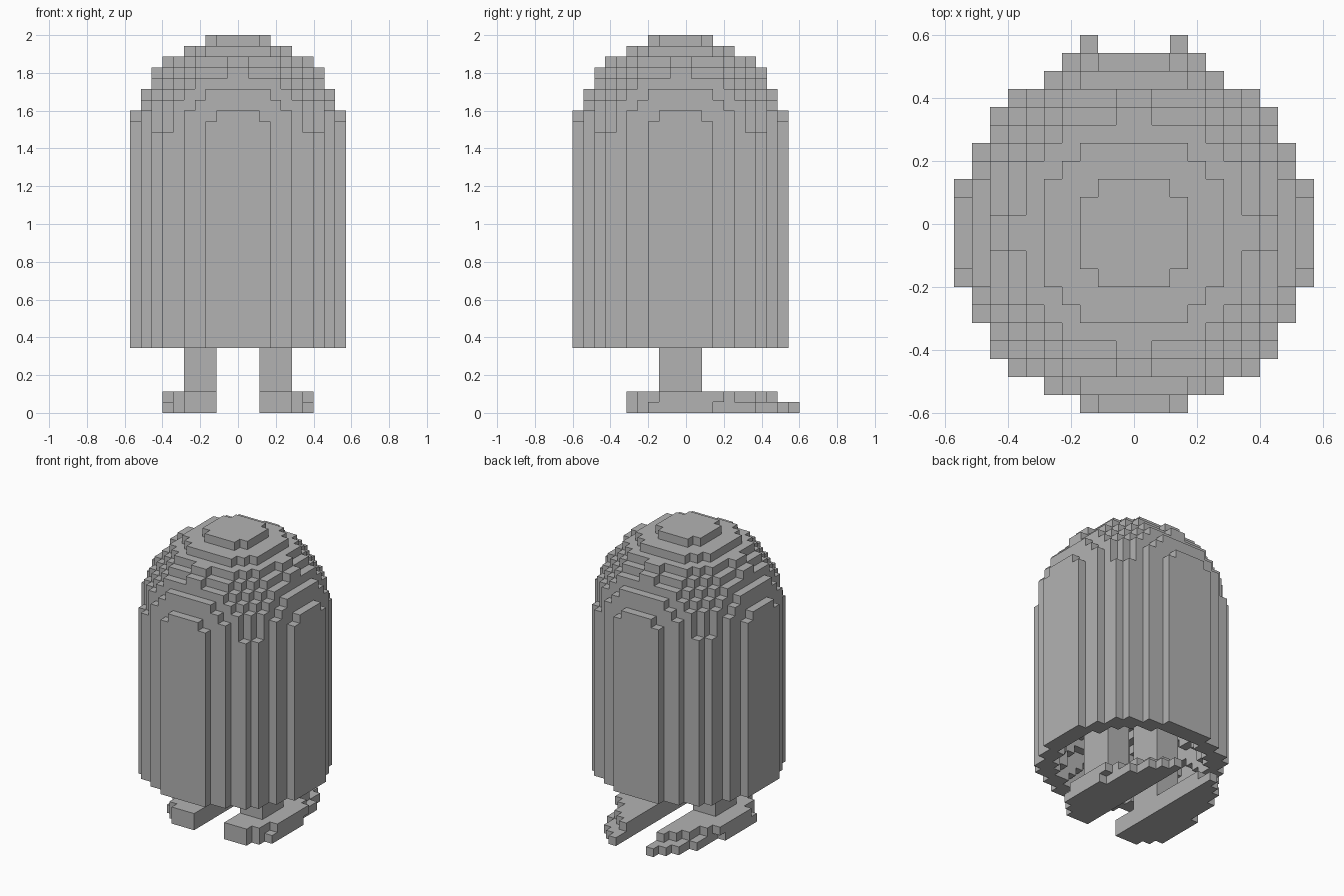
import bpy
import bmesh
import math
from mathutils import Vector

if "Cube" in bpy.data.objects:
    bpy.data.objects.remove(bpy.data.objects["Cube"])

U = 2 / 35                        # edge of one block
ORIGIN = Vector((0, -0.6, 0))     # corner of the block grid
MID = 10                          # body centre along y, in blocks

grey = bpy.data.materials.new("plain grey")
grey.diffuse_color = (0.45, 0.45, 0.45, 1)
grey.use_nodes = True
grey.node_tree.nodes["Principled BSDF"].inputs["Base Color"].default_value = grey.diffuse_color

AXES = [(a, s) for a in range(3) for s in (0, 1)]


def blocks_object(name, cells):
    """Skin a set of grid cells with only their exposed faces."""
    bm = bmesh.new()
    for c in cells:
        for a, s in AXES:
            n = list(c)
            n[a] += 2 * s - 1
            if tuple(n) in cells:
                continue
            b, d = (a + 1) % 3, (a + 2) % 3
            ring = []
            for p, q in ((0, 0), (1, 0), (1, 1), (0, 1)):
                v = list(c)
                v[a] += s
                v[b] += p
                v[d] += q
                ring.append(bm.verts.new(ORIGIN + Vector(v) * U))
            bm.faces.new(ring if s else ring[::-1])
    bmesh.ops.remove_doubles(bm, verts=bm.verts[:], dist=U * 0.01)
    # merge flat areas
    bmesh.ops.dissolve_limit(bm, angle_limit=math.radians(1),
                             verts=bm.verts[:], edges=bm.edges[:])
    mesh = bpy.data.meshes.new(name)
    bm.to_mesh(mesh)
    bm.free()
    mesh.materials.append(grey)
    obj = bpy.data.objects.new(name, mesh)
    bpy.context.collection.objects.link(obj)
    return obj


def in_ball(x, y, z, base, radius):
    """Inside a column capped by a ball whose equator is at height base."""
    h = max(z + 0.5 - base, 0)
    return (x + 0.5) ** 2 + (y + 0.5 - MID) ** 2 + h * h <= radius ** 2


# Body: domed column with a rounded hollow underneath
body = {(x, y, z) for x in range(-10, 10) for y in range(20) for z in range(6, 35)
        if in_ball(x, y, z, 25, 10) and not in_ball(x, y, z, 6, 8)}
blocks_object("body", body)

# Foot outlines: outer edge of each row from heel to toe, per layer
SOLE = [5, 6] + [7] * 6 + [6] * 4 + [5, 5, 4, 3]
INSTEP = [5, 6, 6] + [7] * 6 + [6, 5, 5, 4, 3]


def mirrored(cells, side):
    return cells if side > 0 else {(-1 - x, y, z) for x, y, z in cells}


leg = {(x, y, z) for x in range(2, 5) for y in range(8, 12) for z in range(2, 14)}
foot = {(x, 5 + i, z) for z, rows in enumerate((SOLE, INSTEP))
        for i, edge in enumerate(rows) for x in range(2, edge)}

for label, side in (("right", 1), ("left", -1)):
    blocks_object(label + "_leg", mirrored(leg, side))
    blocks_object(label + "_foot", mirrored(foot, side))
